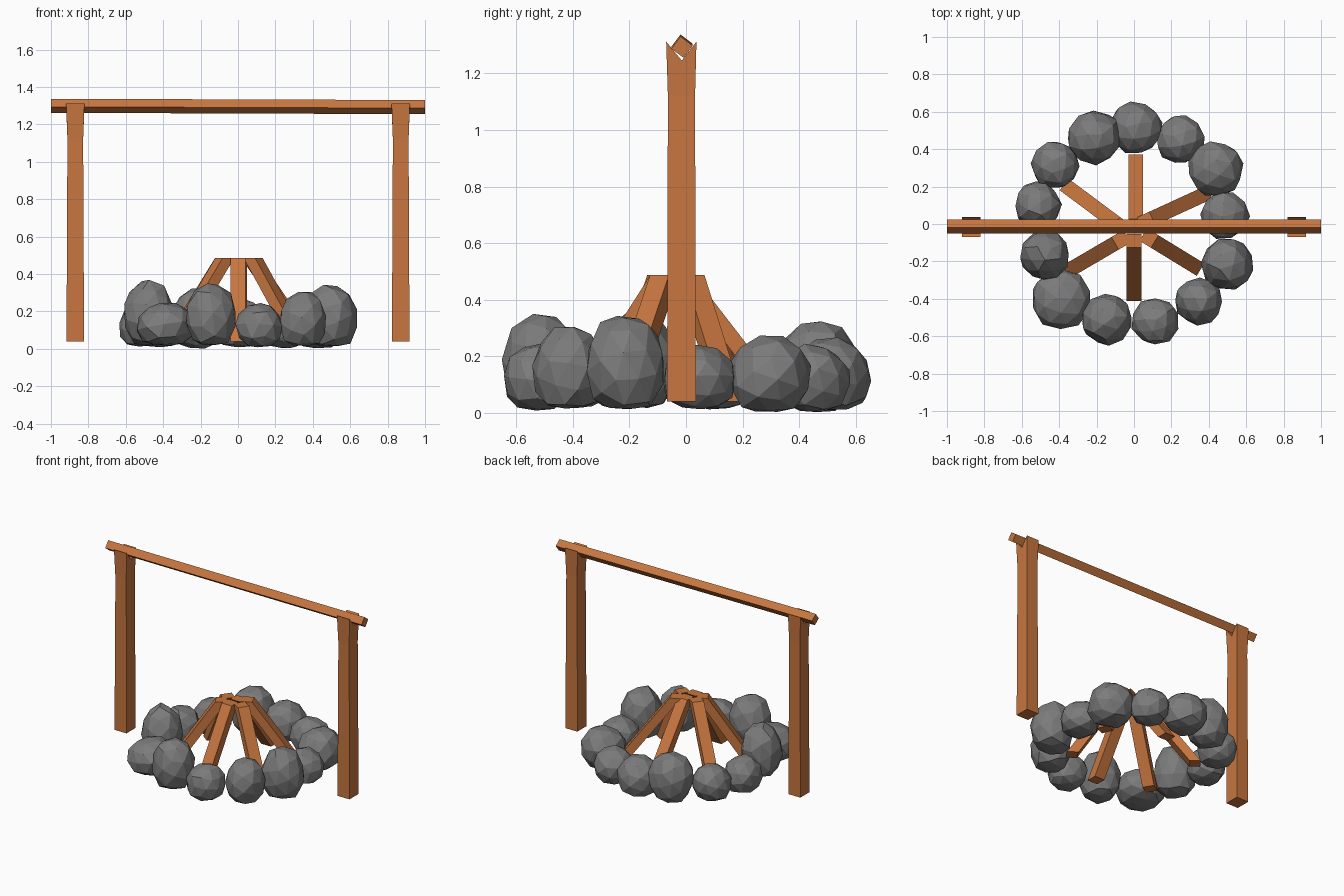
import bpy, bmesh, math, random
from mathutils import Vector, Matrix

if "Cube" in bpy.data.objects:
    bpy.data.objects.remove(bpy.data.objects["Cube"])

random.seed(4)


def material(name, color):
    m = bpy.data.materials.new(name)
    m.diffuse_color = color
    m.use_nodes = True
    m.node_tree.nodes["Principled BSDF"].inputs["Base Color"].default_value = m.diffuse_color
    return m


wood = material("wood", (0.57, 0.18, 0.05, 1))
rock = material("rock", (0.2, 0.2, 0.2, 1))


def finish(bm, name, mat):
    bmesh.ops.recalc_face_normals(bm, faces=bm.faces)
    mesh = bpy.data.meshes.new(name)
    bm.to_mesh(mesh)
    bm.free()
    mesh.materials.append(mat)
    ob = bpy.data.objects.new(name, mesh)
    bpy.context.collection.objects.link(ob)
    return ob


# Ring of stones: x, y, radius, top height
stones = [
    (0.01, 0.515, 0.142, 0.27), (-0.21, 0.465, 0.146, 0.335),
    (-0.42, 0.315, 0.130, 0.25), (-0.515, 0.10, 0.125, 0.25),
    (-0.478, -0.165, 0.134, 0.375), (-0.388, -0.405, 0.160, 0.255),
    (-0.145, -0.51, 0.136, 0.36), (0.113, -0.52, 0.127, 0.25),
    (0.345, -0.412, 0.128, 0.31), (0.497, -0.215, 0.142, 0.35),
    (0.487, 0.047, 0.130, 0.24), (0.435, 0.292, 0.150, 0.275),
    (0.248, 0.45, 0.130, 0.245),
]


def stone(i, x, y, r, top):
    bm = bmesh.new()
    bmesh.ops.create_icosphere(bm, subdivisions=2, radius=1)
    turn = Matrix.Rotation(random.uniform(0, 6.28), 3, 'Z') @ \
        Matrix.Rotation(random.uniform(-0.5, 0.5), 3, 'X')
    mid = 0.03 + (top - 0.03) * 0.42
    base = random.uniform(0.0, 0.02)
    for v in bm.verts:
        p = turn @ v.co
        p *= random.uniform(0.95, 1.05)
        if p.z > 0:
            z = mid + p.z * (top - mid)
        else:
            # flattened, slightly bulging underside
            z = max(mid + p.z * mid * 1.15, base + 0.03 * (p.x ** 2 + p.y ** 2))
        v.co = (x + p.x * r, y + p.y * r, z)
    finish(bm, f"stone_{i}", rock)


for i, s in enumerate(stones, 1):
    stone(i, *s)

# Leaning logs: foot x, y and top x, y
logs = [
    (0.01, 0.335, 0.01, -0.01), (0.0, -0.375, 0.0, -0.09),
    (-0.345, 0.19, -0.07, -0.015), (0.37, 0.155, 0.065, 0.015),
    (-0.335, -0.24, -0.07, -0.085), (0.325, -0.225, 0.08, -0.075),
]


def log(i, fx, fy, tx, ty):
    bm = bmesh.new()
    out = Vector((fx - tx, fy - ty, 0)).normalized()
    side = Vector((-out.y, out.x, 0))
    rings = []
    for c in (Vector((fx, fy, 0.04)), Vector((tx, ty, 0.487))):
        rings.append([bm.verts.new(c + out * a * 0.036 + side * b * 0.039)
                      for a, b in ((1, 1), (-1, 1), (-1, -1), (1, -1))])
    lo, hi = rings
    bm.faces.new(lo)
    bm.faces.new(hi)
    for k in range(4):
        n = (k + 1) % 4
        bm.faces.new((lo[k], lo[n], hi[n], hi[k]))
    finish(bm, f"fire_log_{i}", wood)


for i, l in enumerate(logs, 1):
    log(i, *l)


# Side posts with a notched top: y, z profile and half thickness in x
def post(name, x):
    prof = [(-0.067, 0.04, 0.047), (0.035, 0.04, 0.047), (0.032, 1.12, 0.042),
            (0.037, 1.312, 0.049), (-0.015, 1.245, 0.047),
            (-0.07, 1.312, 0.049), (-0.064, 1.12, 0.042)]
    bm = bmesh.new()
    a, b = [[bm.verts.new((x + s * h, y, z)) for y, z, h in prof] for s in (-1, 1)]
    for ring in (a, b):
        bm.faces.new((ring[0], ring[1], ring[2], ring[6]))
        bm.faces.new((ring[6], ring[2], ring[4]))
        bm.faces.new((ring[2], ring[3], ring[4]))
        bm.faces.new((ring[4], ring[5], ring[6]))
    for k in range(7):
        n = (k + 1) % 7
        bm.faces.new((a[k], a[n], b[n], b[k]))
    finish(bm, name, wood)


post("left_post", -0.87)
post("right_post", 0.87)

# Crossbar: a square beam on edge, resting in the notches
bm = bmesh.new()
bmesh.ops.create_cone(bm, cap_ends=True, segments=4, radius1=0.038, radius2=0.038, depth=2)
bmesh.ops.rotate(bm, verts=bm.verts, matrix=Matrix.Rotation(math.radians(8), 3, 'Z'))
bmesh.ops.rotate(bm, verts=bm.verts, matrix=Matrix.Rotation(math.radians(90.2), 3, 'Y'))
bmesh.ops.translate(bm, verts=bm.verts, vec=(0, -0.014, 1.296))
finish(bm, "crossbar", wood)
